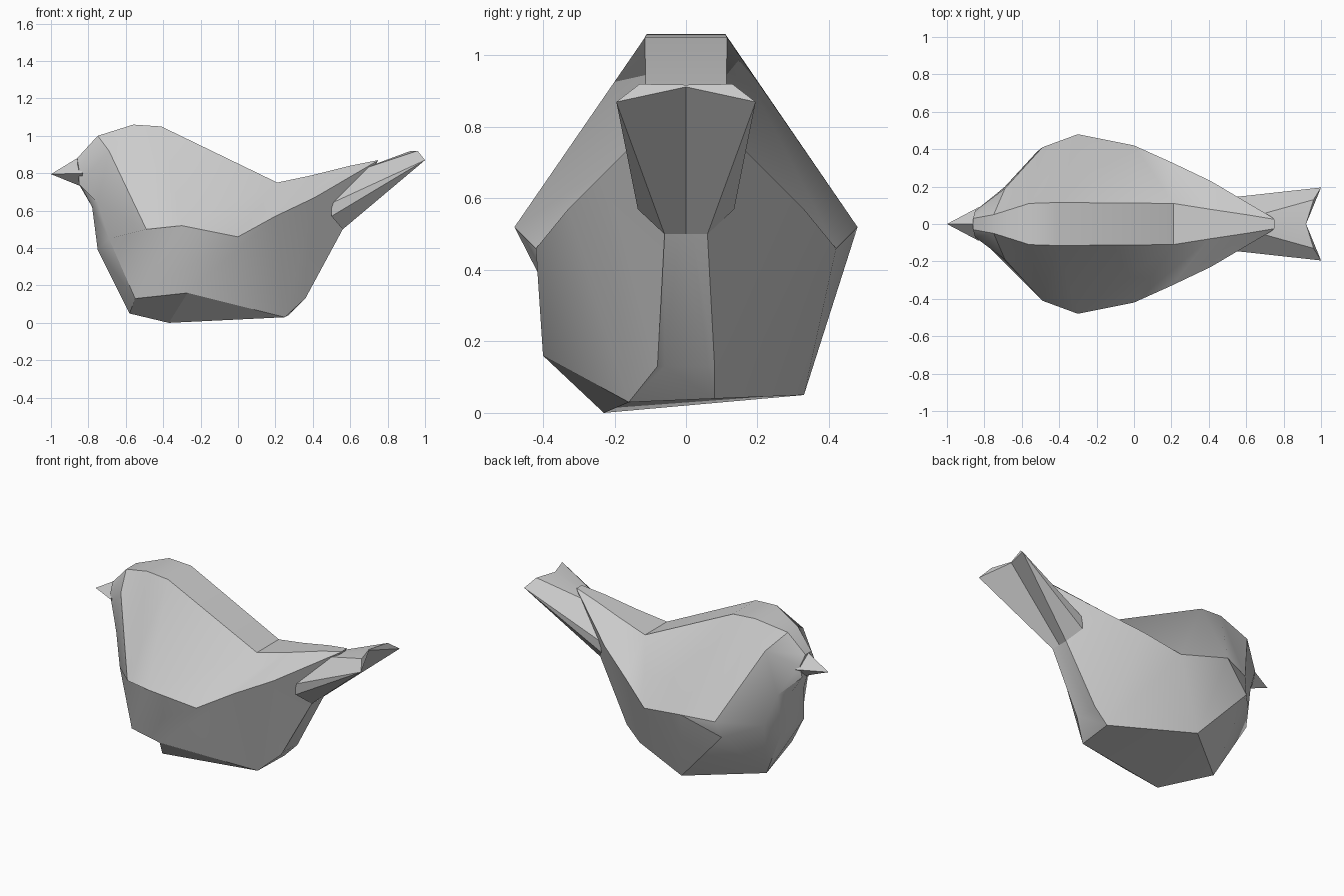
import bpy
import bmesh
import math

cube = bpy.data.objects.get("Cube")
if cube:
    bpy.data.objects.remove(cube, do_unlink=True)


def make_material(name, colour):
    mat = bpy.data.materials.new(name)
    mat.use_nodes = True
    mat.diffuse_color = colour
    mat.node_tree.nodes["Principled BSDF"].inputs["Base Color"].default_value = colour
    return mat


grey = make_material("plain grey", (0.6, 0.6, 0.6, 1.0))


def finish(name, bm):
    """Clean the mesh, add it to the scene and shade it with crisp creases."""
    bmesh.ops.remove_doubles(bm, verts=bm.verts[:], dist=0.0005)
    bmesh.ops.recalc_face_normals(bm, faces=bm.faces[:])
    mesh = bpy.data.meshes.new(name)
    bm.to_mesh(mesh)
    bm.free()
    mesh.materials.append(grey)
    obj = bpy.data.objects.new(name, mesh)
    bpy.context.collection.objects.link(obj)
    bpy.ops.object.select_all(action='DESELECT')
    obj.select_set(True)
    bpy.context.view_layer.objects.active = obj
    bpy.ops.object.shade_smooth_by_angle(angle=math.radians(30))
    return obj


def mirrored(rails):
    return [[(x, -y, z) for x, y, z in rail] for rail in rails]


def loft(name, left_rails, right_rails):
    """Skin lengthwise rails, each side ordered top to bottom, and cap both ends."""
    bm = bmesh.new()
    rails = left_rails + right_rails[::-1]
    rings = [[bm.verts.new(p) for p in ring] for ring in zip(*rails)]
    for ring, following in zip(rings, rings[1:]):
        count = len(ring)
        for i in range(count):
            j = (i + 1) % count
            bm.faces.new((ring[i], ring[j], following[j], following[i]))
    bm.faces.new(rings[0])
    bm.faces.new(rings[-1])
    return finish(name, bm)


# Body: rails run from the face to the root of the tail
back_ridge = [(-.86, .03, .88), (-.75, .05, 1), (-.56, .11, 1.06), (-.41, .115, 1.05),
              (.21, .11, .75), (.4, .08, .79), (.6, .05, .84), (.75, .025, .87)]
wing_edge = [(-.85, .07, .82), (-.69, .19, .92), (-.49, .41, .5), (-.3, .48, .52),
             (0, .42, .46), (.2, .33, .57), (.41, .23, .67), (.74, .035, .863)]

# Underside: the two flanks differ, which turns the base slightly
face_flank = [(-.85, .05, .74), (-.75, .15, .64), (-.69, .2, .45)]
face_belly = [(-.84, .02, .73), (-.78, .07, .62), (-.75, .11, .39)]
rump_flank = [(.36, .08, .13), (.56, .06, .5)]
rump_belly = [(.35, .06, .13), (.56, .02, .5)]
left_side, left_base = (-.2, .33, .05), (.27, .08, .04)
right_base = (.25, .16, .03)
left_flank = face_flank + [(-.52, .385, .4), left_side, left_base] + rump_flank
left_belly = face_belly + [(-.58, .02, .05), left_side, left_base] + rump_belly
right_flank = face_flank + [(-.55, .28, .13), (-.27, .4, .16), right_base] + rump_flank
right_belly = face_belly + [(-.58, -.02, .05), (-.37, .23, 0), right_base] + rump_belly
loft("body", [back_ridge, wing_edge, left_flank, left_belly],
     mirrored([back_ridge, wing_edge, right_flank, right_belly]))

# Tail: a fan with a shallow notch, thin side edges and a folded underside
corner = (1, .195, .87)
tail = [
    [(.6, 0, .8), (.92, 0, .918)],
    [(.6, .03, .8), (.96, .13, .92)],
    [(.5, .14, .64), corner],
    [(.5, .135, .57), corner],
    [(.56, .06, .5), corner],
    [(.56, 0, .5), (.92, 0, .912)],
]
loft("tail", tail, mirrored(tail))

# Beak: a short four-sided point
bm = bmesh.new()
tip = bm.verts.new((-1, 0, .795))
base = [bm.verts.new(p) for p in
        ((-.86, 0, .88), (-.83, .09, .8), (-.84, 0, .73), (-.83, -.09, .8))]
bm.faces.new(base)
for i, vert in enumerate(base):
    bm.faces.new((tip, vert, base[(i + 1) % len(base)]))
finish("beak", bm)
